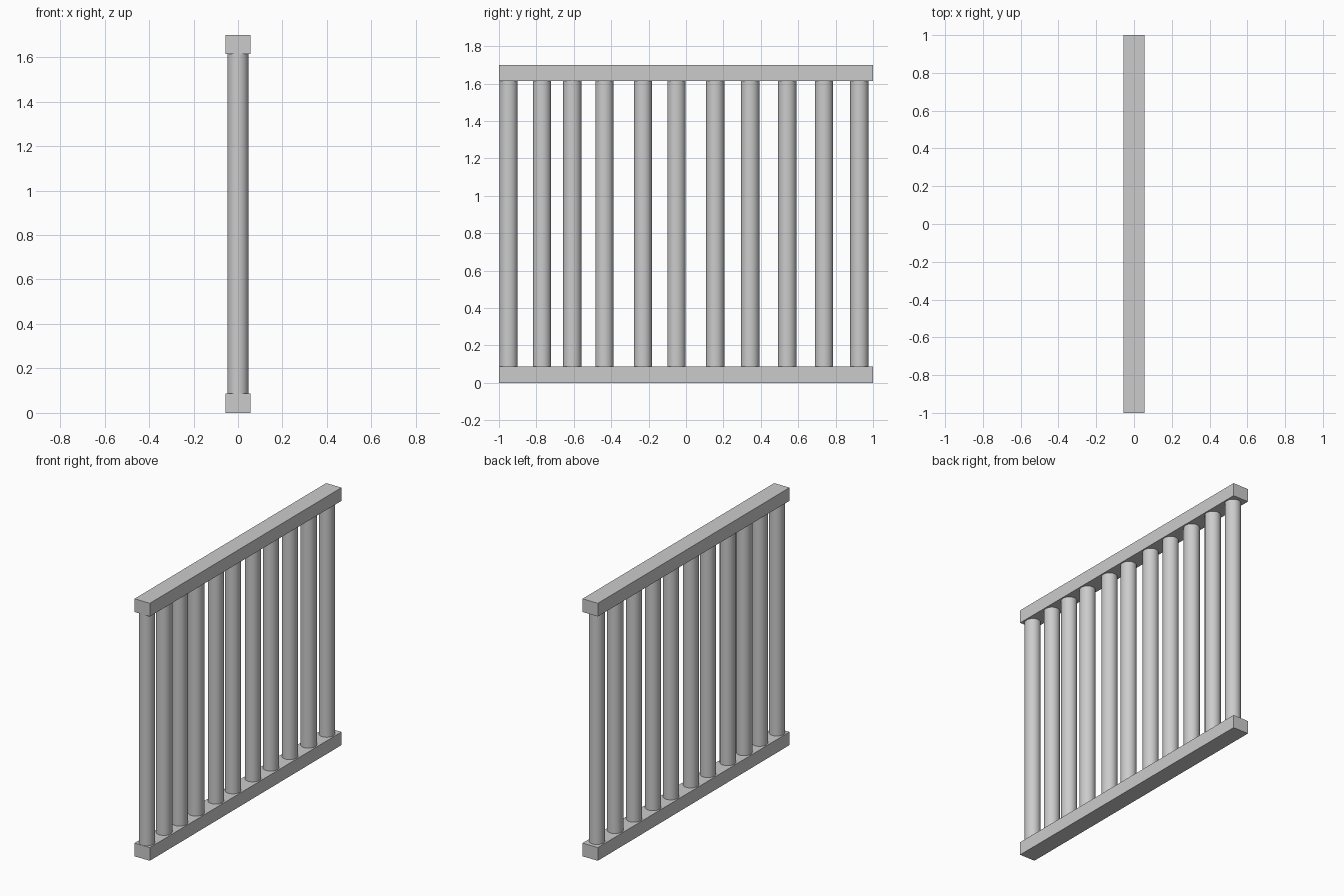
import bpy

if "Cube" in bpy.data.objects:
    bpy.data.objects.remove(bpy.data.objects["Cube"])

HEIGHT = 1.70
RAIL_W, RAIL_H = 0.112, 0.087
BAR_RX, BAR_RY = 0.048, 0.049
BAR_Y = [-0.949, -0.770, -0.608, -0.436, -0.230, -0.051,
         0.156, 0.343, 0.541, 0.738, 0.927]


def rail(name, z):
    bpy.ops.mesh.primitive_cube_add(size=1, location=(0, 0, z))
    ob = bpy.context.object
    ob.name = name
    ob.scale = (RAIL_W, 2, RAIL_H)
    bpy.ops.object.transform_apply(location=False, rotation=False, scale=True)


def bar(name, y):
    # Ends meet the rails' inner faces
    bpy.ops.mesh.primitive_cylinder_add(
        vertices=32, radius=1, depth=HEIGHT - 2 * RAIL_H,
        location=(0, y, HEIGHT / 2))
    ob = bpy.context.object
    ob.name = name
    ob.scale = (BAR_RX, BAR_RY, 1)
    bpy.ops.object.transform_apply(location=False, rotation=False, scale=True)
    bpy.ops.object.shade_smooth_by_angle()


# Horizontal rails
rail("bottom_rail", RAIL_H / 2)
rail("top_rail", HEIGHT - RAIL_H / 2)

# Unevenly spaced round bars
for i, y in enumerate(BAR_Y):
    bar(f"bar_{i + 1}", y)
